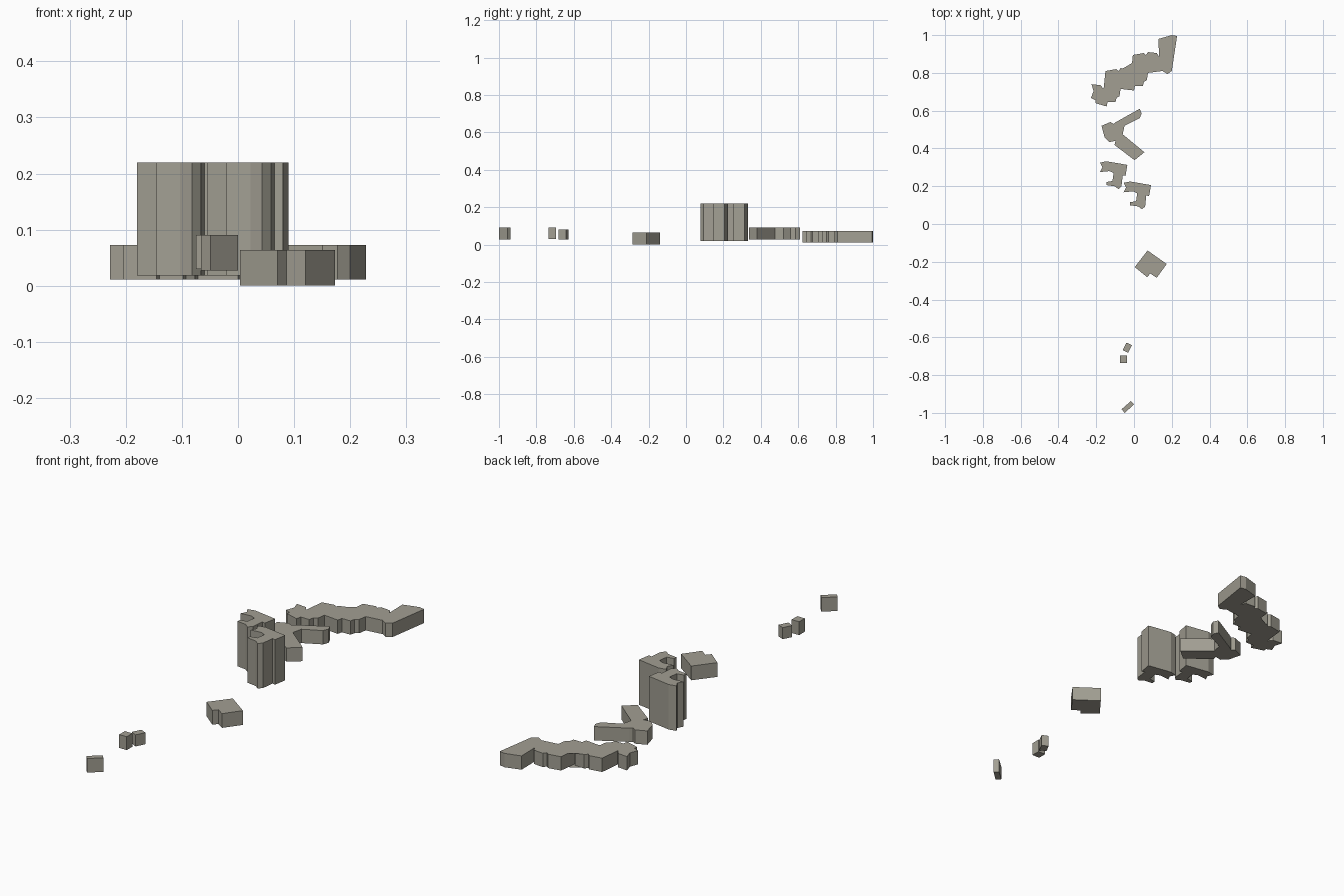
import bpy
import bmesh

default_cube = bpy.data.objects.get("Cube")
if default_cube:
    bpy.data.objects.remove(default_cube, do_unlink=True)

# One warm grey stone colour for every building
stone = bpy.data.materials.new("warm grey stone")
stone.use_nodes = True
stone_colour = (0.36, 0.345, 0.29, 1.0)
stone.diffuse_color = stone_colour
stone.node_tree.nodes["Principled BSDF"].inputs["Base Color"].default_value = stone_colour


def shifted(outline, offset):
    """Return the outline moved sideways by the given offset."""
    return [(x + offset[0], y + offset[1]) for x, y in outline]


def extrude_footprint(name, outline, bottom, top):
    """Raise a closed ground plan into a flat-roofed building."""
    bm = bmesh.new()
    base = bm.faces.new([bm.verts.new((x, y, bottom)) for x, y in outline])
    raised = bmesh.ops.extrude_face_region(bm, geom=[base], use_keep_orig=True)
    roof = [item for item in raised["geom"] if isinstance(item, bmesh.types.BMVert)]
    bmesh.ops.translate(bm, verts=roof, vec=(0, 0, top - bottom))
    bmesh.ops.recalc_face_normals(bm, faces=bm.faces[:])
    mesh = bpy.data.meshes.new(name)
    bm.to_mesh(mesh)
    bm.free()
    mesh.materials.append(stone)
    building = bpy.data.objects.new(name, mesh)
    bpy.context.collection.objects.link(building)
    return building


# Stepped terrace: a front and a back profile, each repeated along the row
terrace_step = (0.145, 0.085)
front_profile = [(-.204, .64), (-.145, .622), (-.14, .645), (-.098, .645),
                 (-.093, .667), (-.077, .677), (-.071, .715)]
back_profile = [(-.013, .8), (-.024, .82), (-.071, .825), (-.082, .81),
                (-.093, .82), (-.151, .81), (-.161, .714)]
east_end = [(.151, .81), (.177, .794), (.2, .81), (.228, .995), (.2, 1), (.13, .98)]
west_end = [(-.177, .735), (-.225, .74), (-.214, .704), (-.228, .667), (-.204, .656)]
terrace = (front_profile + shifted(front_profile[1:], terrace_step) + east_end
           + shifted(back_profile, terrace_step) + back_profile + west_end)
extrude_footprint("stepped_terrace", terrace, bottom=.011, top=.073)

# Two-winged building with an angled courtyard
wings = [(-.172, .52), (-.125, .54), (-.108, .53), (-.095, .54), (.03, .61),
         (.04, .585), (.03, .56), (-.05, .52), (-.06, .475), (.055, .38),
         (.003, .338), (-.103, .418), (-.098, .44), (-.13, .434), (-.156, .46)]
extrude_footprint("angled_wings", wings, bottom=.028, top=.09)

# Pair of matching tall towers
tower = [(-.18, .325), (-.146, .332), (-.035, .313), (-.045, .255), (-.06, .258),
         (-.066, .2), (-.082, .185), (-.103, .2), (-.146, .206), (-.146, .222),
         (-.114, .228), (-.108, .27), (-.13, .28), (-.18, .275), (-.167, .3)]
for side, offset in (("right", (0, 0)), ("left", (.125, -.107))):
    extrude_footprint("tower_" + side, shifted(tower, offset), bottom=.018, top=.22)

# Single low block with a notched corner
block = [(.072, -.14), (.173, -.212), (.12, -.285), (.086, -.262),
         (.07, -.282), (.004, -.228)]
extrude_footprint("notched_block", block, bottom=0, top=.064)

# Three small huts
tilted_hut = [(-.04, -.628), (-.011, -.641), (-.031, -.682), (-.06, -.667)]
square_hut = [(-.075, -.695), (-.038, -.695), (-.038, -.735), (-.075, -.735)]
outer_hut = [(-.016, -.937), (0, -.955), (-.049, -1), (-.066, -.981)]
extrude_footprint("tilted_hut", tilted_hut, bottom=.028, top=.08)
extrude_footprint("square_hut", square_hut, bottom=.03, top=.09)
extrude_footprint("outer_hut", outer_hut, bottom=.027, top=.09)
